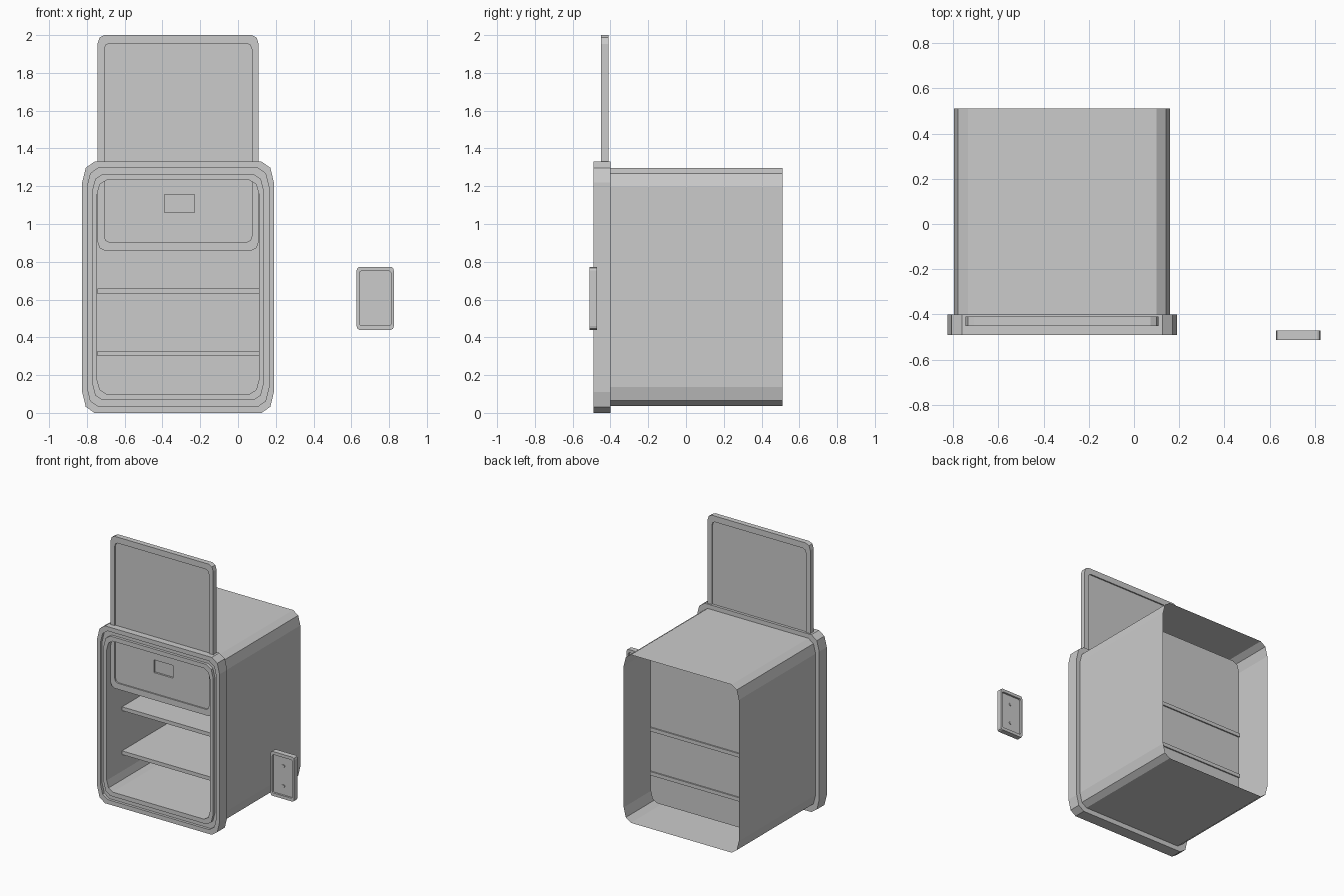
import bpy, bmesh, math

if "Cube" in bpy.data.objects:
    bpy.data.objects.remove(bpy.data.objects["Cube"])


def rounded(x0, x1, z0, z1, rx, rz, seg=2):
    """Rectangle outline in x/z with elliptical corners."""
    pts = []
    for cx, cz, start in ((x1 - rx, z1 - rz, 0), (x0 + rx, z1 - rz, 90),
                          (x0 + rx, z0 + rz, 180), (x1 - rx, z0 + rz, 270)):
        for i in range(seg + 1):
            a = math.radians(start + 90 * i / seg)
            pts.append((cx + rx * math.cos(a), cz + rz * math.sin(a)))
    return pts


def loft(name, rings, cap_start=False, cap_end=False, closed=False):
    """Skin a list of (outline, y) rings."""
    bm = bmesh.new()
    loops = [[bm.verts.new((x, y, z)) for x, z in outline] for outline, y in rings]
    pairs = list(zip(loops, loops[1:]))
    if closed:
        pairs.append((loops[-1], loops[0]))
    for a, b in pairs:
        n = len(a)
        for i in range(n):
            j = (i + 1) % n
            bm.faces.new((a[i], a[j], b[j], b[i]))
    if cap_start:
        bm.faces.new(loops[0])
    if cap_end:
        bm.faces.new(loops[-1])
    bmesh.ops.recalc_face_normals(bm, faces=bm.faces)
    mesh = bpy.data.meshes.new(name)
    bm.to_mesh(mesh)
    bm.free()
    obj = bpy.data.objects.new(name, mesh)
    bpy.context.collection.objects.link(obj)
    return obj


def box(name, x0, x1, y0, y1, z0, z1):
    bpy.ops.mesh.primitive_cube_add(size=1, location=((x0 + x1) / 2, (y0 + y1) / 2, (z0 + z1) / 2))
    obj = bpy.context.object
    obj.name = name
    obj.scale = (x1 - x0, y1 - y0, z1 - z0)
    return obj


def rim(name, outer, inner, y0, y1):
    return loft(name, [(outer, y0), (outer, y1), (inner, y1), (inner, y0)], closed=True)


# Outlines shared by the cabinet parts
body = rounded(-0.795, 0.16, 0.037, 1.297, 0.06, 0.10)
outer = rounded(-0.825, 0.19, 0.0, 1.33, 0.065, 0.11)
groove_a = rounded(-0.798, 0.163, 0.033, 1.297, 0.06, 0.10)
groove_b = rounded(-0.772, 0.137, 0.067, 1.265, 0.055, 0.09)
opening = rounded(-0.746, 0.111, 0.10, 1.232, 0.05, 0.075)

# Front frame with a groove running round the opening
loft("front_frame", [(body, -0.40), (outer, -0.40), (outer, -0.49), (groove_a, -0.49),
                     (groove_a, -0.47), (groove_b, -0.47), (groove_b, -0.49), (opening, -0.49)])

# Outer casing, open at the rear
loft("outer_casing", [(body, -0.40), (body, 0.51)])

# Inner compartment with its back wall
loft("inner_compartment", [(opening, -0.49), (opening, 0.26)], cap_end=True)

# Shelves, reaching just through the back wall
for i, z in enumerate((0.30, 0.63)):
    box(f"shelf_{i + 1}", -0.745, 0.11, -0.31, 0.27, z, z + 0.028)

# Raised sliding door: rim and thin panel
door_out = rounded(-0.744, 0.109, 0.86, 2.0, 0.036, 0.046)
door_in = rounded(-0.708, 0.073, 0.905, 1.955, 0.025, 0.03)
rim("door_rim", door_out, door_in, -0.45, -0.41)
panel = loft("door_panel", [(door_in, -0.44), (door_in, -0.42)], cap_start=True, cap_end=True)

# Finger pull recessed in the door
cutter = box("pull_cutter", -0.39, -0.23, -0.46, -0.426, 1.06, 1.155)
cutter.hide_render = True
cutter.hide_viewport = True
cut = panel.modifiers.new("finger_pull", 'BOOLEAN')
cut.operation = 'DIFFERENCE'
cut.solver = 'EXACT'
cut.object = cutter

# Separate wall control plate with rim and recessed face
plate_out = rounded(0.628, 0.825, 0.44, 0.773, 0.014, 0.02)
plate_in = rounded(0.642, 0.811, 0.463, 0.75, 0.01, 0.014)
rim("plate_rim", plate_out, plate_in, -0.512, -0.472)
loft("plate_face", [(plate_in, -0.498), (plate_in, -0.486)], cap_start=True, cap_end=True)
for i, z in enumerate((0.53, 0.68)):
    bpy.ops.mesh.primitive_cylinder_add(vertices=8, radius=0.012, depth=0.024,
                                        location=(0.7265, -0.492, z), rotation=(math.pi / 2, 0, 0))
    bpy.context.object.name = f"plate_stud_{i + 1}"
